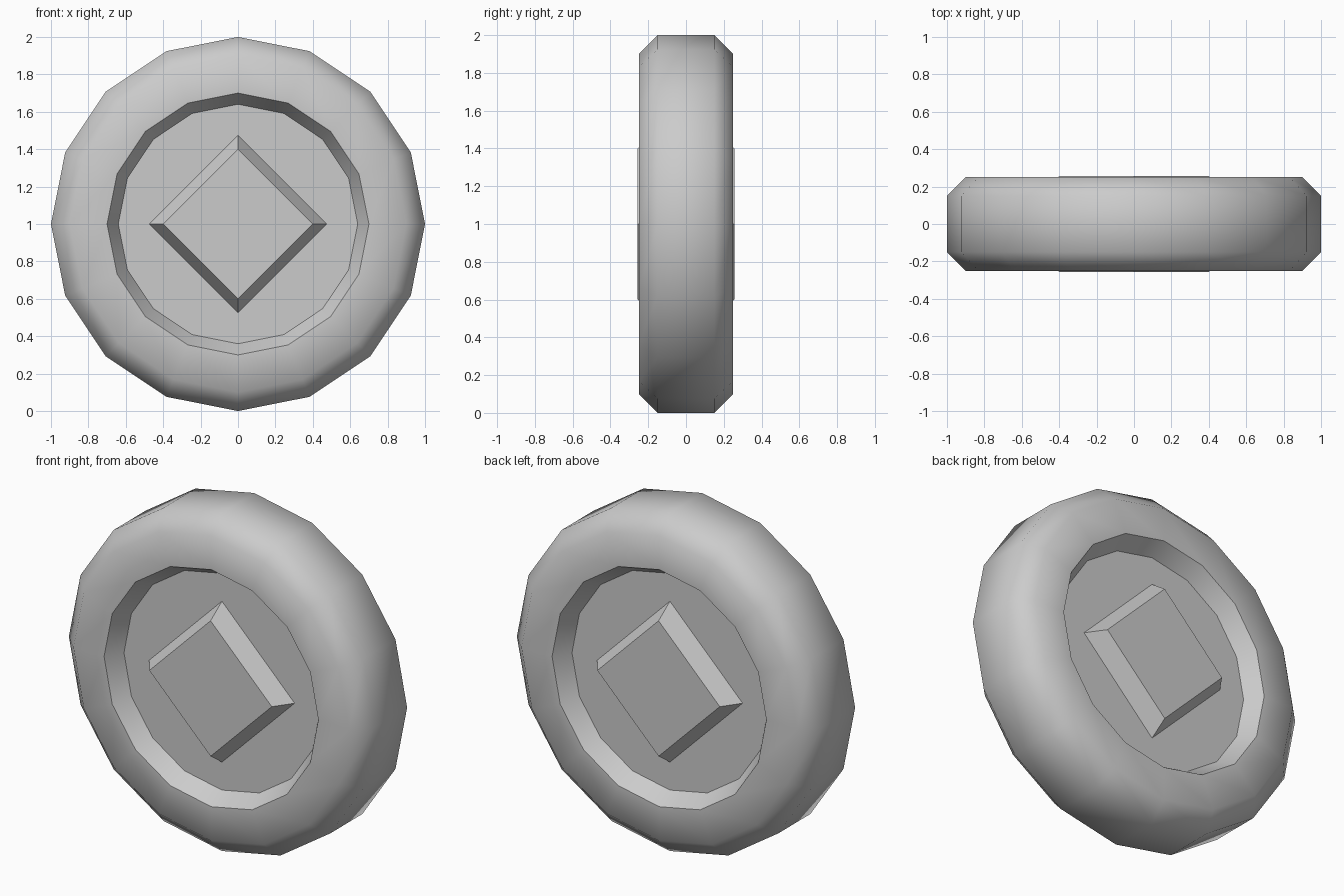
import bpy, bmesh
from math import cos, sin, pi, radians

if "Cube" in bpy.data.objects:
    bpy.data.objects.remove(bpy.data.objects["Cube"])

N = 16        # sides of the wheel
CENTRE_Z = 1.0


def radius(r, square, a):
    """Constant for round rings, diamond outline for square rings."""
    return r * cos(pi / 4) / cos(a % (pi / 2) - pi / 4) if square else r


def loft(name, rings, cap=False):
    """Skin a list of (y, radius, is_square) rings around the y axis."""
    bm = bmesh.new()
    loops = []
    for y, r, square in rings:
        n = 4 if cap else N
        loop = []
        for i in range(n):
            a = 2 * pi * i / n
            q = radius(r, square, a)
            loop.append(bm.verts.new((q * cos(a), y, CENTRE_Z + q * sin(a))))
        loops.append(loop)
    for p, q in zip(loops, loops[1:]):
        n = len(p)
        for i in range(n):
            j = (i + 1) % n
            bm.faces.new((p[i], p[j], q[j], q[i]))
    if cap:
        bm.faces.new(loops[-1])
    # turn faces so they point out of the solid
    outward = rings[-1][0] > 0
    bm.normal_update()
    if not cap:
        rim = max(bm.faces, key=lambda f: f.calc_center_median().x)
        flip = rim.normal.x < 0
    else:
        flip = (bm.faces[:][-1].normal.y > 0) != outward
    if flip:
        bmesh.ops.reverse_faces(bm, faces=bm.faces[:])
    me = bpy.data.meshes.new(name)
    bm.to_mesh(me)
    bm.free()
    ob = bpy.data.objects.new(name, me)
    bpy.context.collection.objects.link(ob)
    bpy.ops.object.select_all(action='DESELECT')
    ob.select_set(True)
    bpy.context.view_layer.objects.active = ob
    bpy.ops.object.shade_smooth_by_angle(angle=radians(50))
    return ob


# tyre with a recessed disc on both faces, half profile mirrored
half = [(0.15, 0.475, True), (0.15, 0.64, False), (0.25, 0.70, False),
        (0.25, 0.90, False), (0.15, 1.0, False)]
loft("wheel", [(-y, r, s) for y, r, s in half] + half[::-1])

# diamond hub raised from each disc
for name, side in (("front_hub", -1), ("back_hub", 1)):
    loft(name, [(side * 0.15, 0.475, False), (side * 0.256, 0.40, False)], cap=True)
